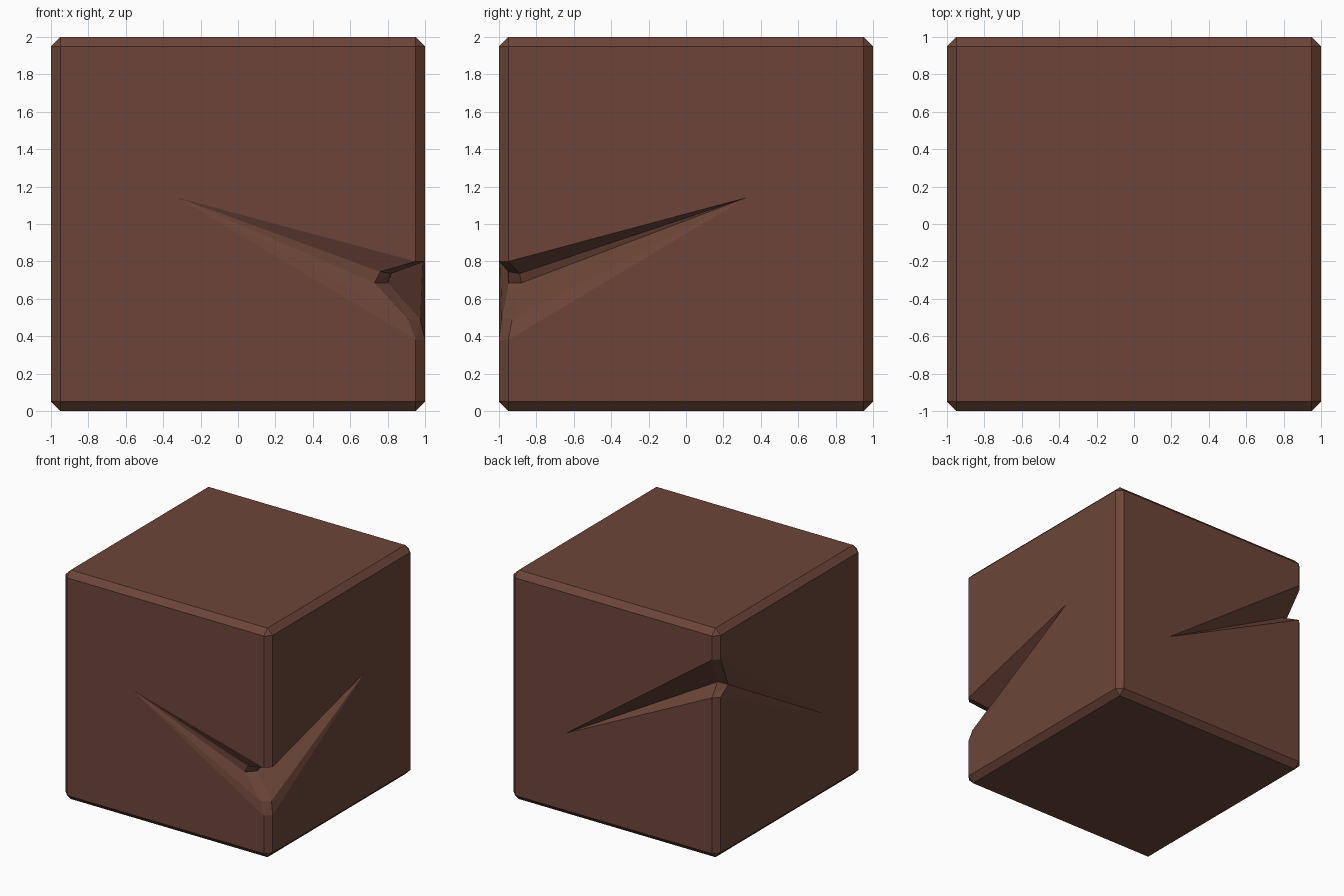
import bpy, bmesh

if "Cube" in bpy.data.objects:
    bpy.data.objects.remove(bpy.data.objects["Cube"])

mat = bpy.data.materials.new("brown")
mat.diffuse_color = (0.15, 0.06, 0.04, 1)
mat.use_nodes = True
mat.node_tree.nodes["Principled BSDF"].inputs["Base Color"].default_value = mat.diffuse_color

bm = bmesh.new()
# chamfered block
bmesh.ops.create_cube(bm, size=2)
bmesh.ops.translate(bm, verts=bm.verts, vec=(0, 0, 1))
bmesh.ops.bevel(bm, geom=bm.edges[:], offset=0.05, segments=1, affect='EDGES')
bm.normal_update()

# open the four sides and the two cracked corner strips
bmesh.ops.delete(bm, context='FACES_ONLY', geom=[
    f for f in bm.faces
    if abs(f.normal.z) < 0.01 and f.normal.x * f.normal.y < 0.01])


def cracked_corner(s, tip_a, tip_b, z_low, z_high, inner):
    """Two sides and their shared corner, with a crack running into both sides.
    Given for the front right corner; s = -1 turns it to the back left."""
    def lip(z):
        return ((0.95, -1, z), (1, -0.95, z))

    def face(*pts):
        bm.faces.new([bm.verts.new((s * x, s * y, z)) for x, y, z in pts])

    rows = [lip(z_low)] + inner + [lip(z_high)]
    # corner strip runs down through the crack
    strip = [lip(0.05)] + rows + [lip(1.95)]
    for (a, b), (c, d) in zip(strip, strip[1:]):
        face(a, b, d)
        face(a, d, c)
    # crack walls fan out to the tips
    for (a, b), (c, d) in zip(rows, rows[1:]):
        face(tip_a, a, c)
        face(b, tip_b, d)
    # flat sides around the crack
    (l1, l2), (h1, h2) = lip(z_low), lip(z_high)
    face((-0.95, -1, 0.05), (0.95, -1, 0.05), l1, tip_a, h1,
         (0.95, -1, 1.95), (-0.95, -1, 1.95))
    face((1, 0.95, 0.05), (1, 0.95, 1.95), (1, -0.95, 1.95), h2, tip_b, l2,
         (1, -0.95, 0.05))


# front right crack
cracked_corner(1, (-0.32, -1, 1.14), (1, 0.32, 1.14), 0.38, 0.80, [
    ((0.91, -0.985, 0.49), (0.975, -0.93, 0.49)),
    ((0.73, -0.95, 0.685), (0.80, -0.88, 0.685)),
    ((0.76, -0.95, 0.745), (0.82, -0.89, 0.735))])
# back left crack
cracked_corner(-1, (-0.45, -1, 0.73), (1, 0.46, 0.73), 1.41, 1.74, [
    ((0.90, -0.85, 1.48), (0.96, -0.79, 1.45))])

bmesh.ops.remove_doubles(bm, verts=bm.verts, dist=0.0005)
bmesh.ops.recalc_face_normals(bm, faces=bm.faces)

mesh = bpy.data.meshes.new("cracked_block")
bm.to_mesh(mesh)
bm.free()
mesh.materials.append(mat)
bpy.context.collection.objects.link(bpy.data.objects.new("cracked_block", mesh))
